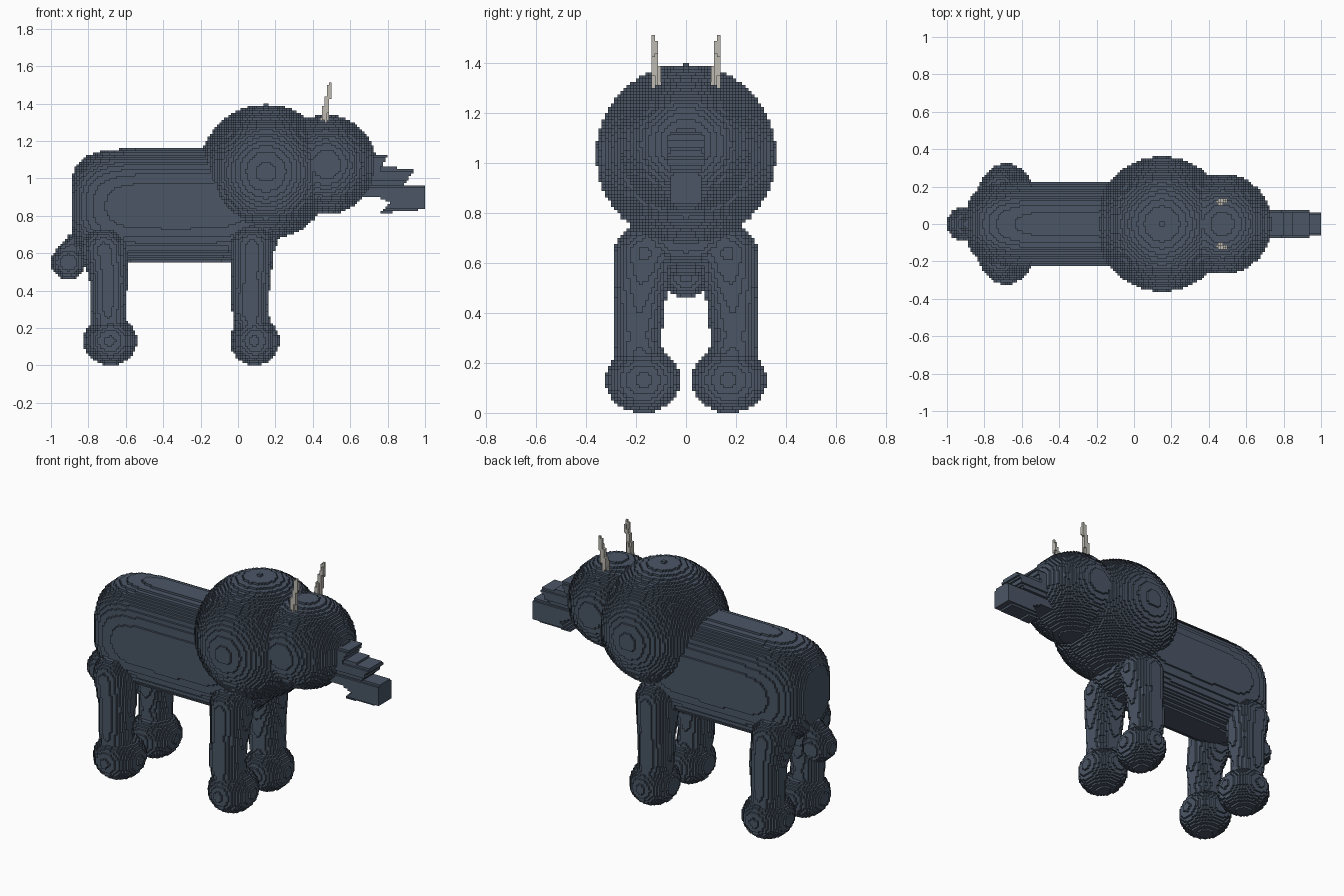
import bpy
import math
from mathutils import Vector

if "Cube" in bpy.data.objects:
    bpy.data.objects.remove(bpy.data.objects["Cube"], do_unlink=True)

V = 0.0125  # edge length of one block


def material(name, rgb):
    m = bpy.data.materials.new(name)
    m.use_nodes = True
    m.diffuse_color = (*rgb, 1)
    bsdf = next(n for n in m.node_tree.nodes if n.type == 'BSDF_PRINCIPLED')
    bsdf.inputs["Base Color"].default_value = (*rgb, 1)
    bsdf.inputs["Roughness"].default_value = 0.8
    return m


SLATE = material("slate_blue", (0.069, 0.093, 0.130))
HORN = material("pale_horn", (0.51, 0.50, 0.45))

# The four corners of a block face for each direction, counter-clockwise from outside
SIDES = {
    (1, 0, 0): ((1, 0, 0), (1, 1, 0), (1, 1, 1), (1, 0, 1)),
    (-1, 0, 0): ((0, 0, 0), (0, 0, 1), (0, 1, 1), (0, 1, 0)),
    (0, 1, 0): ((0, 1, 0), (0, 1, 1), (1, 1, 1), (1, 1, 0)),
    (0, -1, 0): ((0, 0, 0), (1, 0, 0), (1, 0, 1), (0, 0, 1)),
    (0, 0, 1): ((0, 0, 1), (1, 0, 1), (1, 1, 1), (0, 1, 1)),
    (0, 0, -1): ((0, 0, 0), (0, 1, 0), (1, 1, 0), (1, 0, 0)),
}


def build_blocks(name, low, high, inside, mat, mirror=False):
    """Fill a shape with blocks on a shared grid and keep only its outer skin."""
    spans = [range(math.floor(a / V) - 1, math.ceil(b / V) + 1) for a, b in zip(low, high)]
    cells = {(i, j, k) for i in spans[0] for j in spans[1] for k in spans[2]
             if inside((i + .5) * V, (j + .5) * V, (k + .5) * V)}
    index, faces = {}, []
    for i, j, k in cells:
        for (dx, dy, dz), corners in SIDES.items():
            if (i + dx, j + dy, k + dz) not in cells:
                faces.append([index.setdefault((i + a, j + b, k + c), len(index))
                              for a, b, c in corners])
    mesh = bpy.data.meshes.new(name)
    mesh.from_pydata([(i * V, j * V, k * V) for i, j, k in index], [], faces)
    mesh.materials.append(mat)
    obj = bpy.data.objects.new(name, mesh)
    bpy.context.collection.objects.link(obj)
    if mirror:
        mod = obj.modifiers.new("mirror", 'MIRROR')
        mod.use_axis = (False, True, False)
        mod.use_mirror_merge = False
    return obj


def ellipsoid(name, centre, radii, mat=SLATE, mirror=False, px=2, pyz=2):
    """Ellipsoid; higher powers make it boxier along x or across y and z."""
    (cx, cy, cz), (rx, ry, rz) = centre, radii

    def inside(x, y, z):
        ring = abs((y - cy) / ry) ** pyz + abs((z - cz) / rz) ** pyz
        return abs((x - cx) / rx) ** px + ring ** (px / pyz) <= 1
    low = [c - r for c, r in zip(centre, radii)]
    high = [c + r for c, r in zip(centre, radii)]
    return build_blocks(name, low, high, inside, mat, mirror)


def limb(name, joints, mat=SLATE, mirror=False):
    """Chain of tapering round segments; each joint is x, y, z, radius."""
    segs = []
    for a, b in zip(joints, joints[1:]):
        p, d = Vector(a[:3]), Vector(b[:3]) - Vector(a[:3])
        segs.append((p, d, d.length_squared, a[3], b[3]))

    def inside(x, y, z):
        q = Vector((x, y, z))
        for p, d, n, r0, r1 in segs:
            t = min(1, max(0, (q - p).dot(d) / n))
            if (q - p - d * t).length <= r0 + (r1 - r0) * t:
                return True
        return False
    low = [min(j[a] - j[3] for j in joints) for a in range(3)]
    high = [max(j[a] + j[3] for j in joints) for a in range(3)]
    return build_blocks(name, low, high, inside, mat, mirror)


def snout_piece(name, outline, half_width):
    """Side outline given a rounded cross-section."""
    xs, zs = [p[0] for p in outline], [p[1] for p in outline]
    mid, half = (min(zs) + max(zs)) / 2, (max(zs) - min(zs)) / 2

    def inside(x, y, z):
        hit = False
        for (x0, z0), (x1, z1) in zip(outline, outline[1:] + outline[:1]):
            if (z0 > z) != (z1 > z) and x < x0 + (z - z0) * (x1 - x0) / (z1 - z0):
                hit = not hit
        round_off = max(0, 1 - abs((z - mid) / half) ** 3) ** (1 / 3)
        return hit and abs(y) <= half_width * round_off + 0.004
    build_blocks(name, (min(xs), -half_width, min(zs)), (max(xs), half_width, max(zs)),
                 inside, SLATE)


# Torso, chest and head
ellipsoid("torso", (-0.33, 0, 0.853), (0.56, 0.228, 0.308), px=4.5, pyz=2.5)
ellipsoid("chest", (0.15, 0, 1.034), (0.36, 0.36, 0.36))
ellipsoid("head", (0.472, 0, 1.074), (0.268, 0.268, 0.265))

# Ragged, stepped snout
snout_piece("upper_snout", [(0.60, 1.13), (0.80, 1.13), (0.76, 1.04), (0.60, 1.00)], 0.075)
snout_piece("middle_snout", [(0.60, 1.08), (0.80, 1.06), (0.945, 1.048), (0.91, 0.995),
                             (0.87, 0.95), (0.60, 0.95)], 0.066)
snout_piece("lower_snout", [(0.60, 0.975), (0.88, 0.965), (1.0, 0.962), (1.0, 0.835),
                            (0.76, 0.812), (0.82, 0.87), (0.73, 0.905), (0.60, 0.90)], 0.058)

# Legs and feet, mirrored across the body
limb("front_legs", [(0.075, 0.165, 0.635, 0.122), (0.07, 0.185, 0.46, 0.103),
                    (0.065, 0.195, 0.30, 0.097), (0.085, 0.18, 0.16, 0.097)], mirror=True)
limb("rear_legs", [(-0.715, 0.165, 0.62, 0.122), (-0.69, 0.185, 0.46, 0.102),
                   (-0.695, 0.195, 0.30, 0.09), (-0.69, 0.18, 0.16, 0.095)], mirror=True)
ellipsoid("front_feet", (0.09, 0.172, 0.131), (0.132, 0.150, 0.131), mirror=True)
ellipsoid("rear_feet", (-0.683, 0.172, 0.131), (0.142, 0.150, 0.131), mirror=True)

# Tail with a round end
limb("tail", [(-0.87, 0, 0.66, 0.05), (-0.90, 0, 0.60, 0.075)])
ellipsoid("tail_tip", (-0.907, 0, 0.55), (0.093, 0.093, 0.092))

# Thin horns
limb("horns", [(0.463, 0.118, 1.32, 0.020), (0.473, 0.124, 1.40, 0.016),
               (0.488, 0.130, 1.46, 0.014), (0.490, 0.131, 1.495, 0.012)], HORN, mirror=True)
